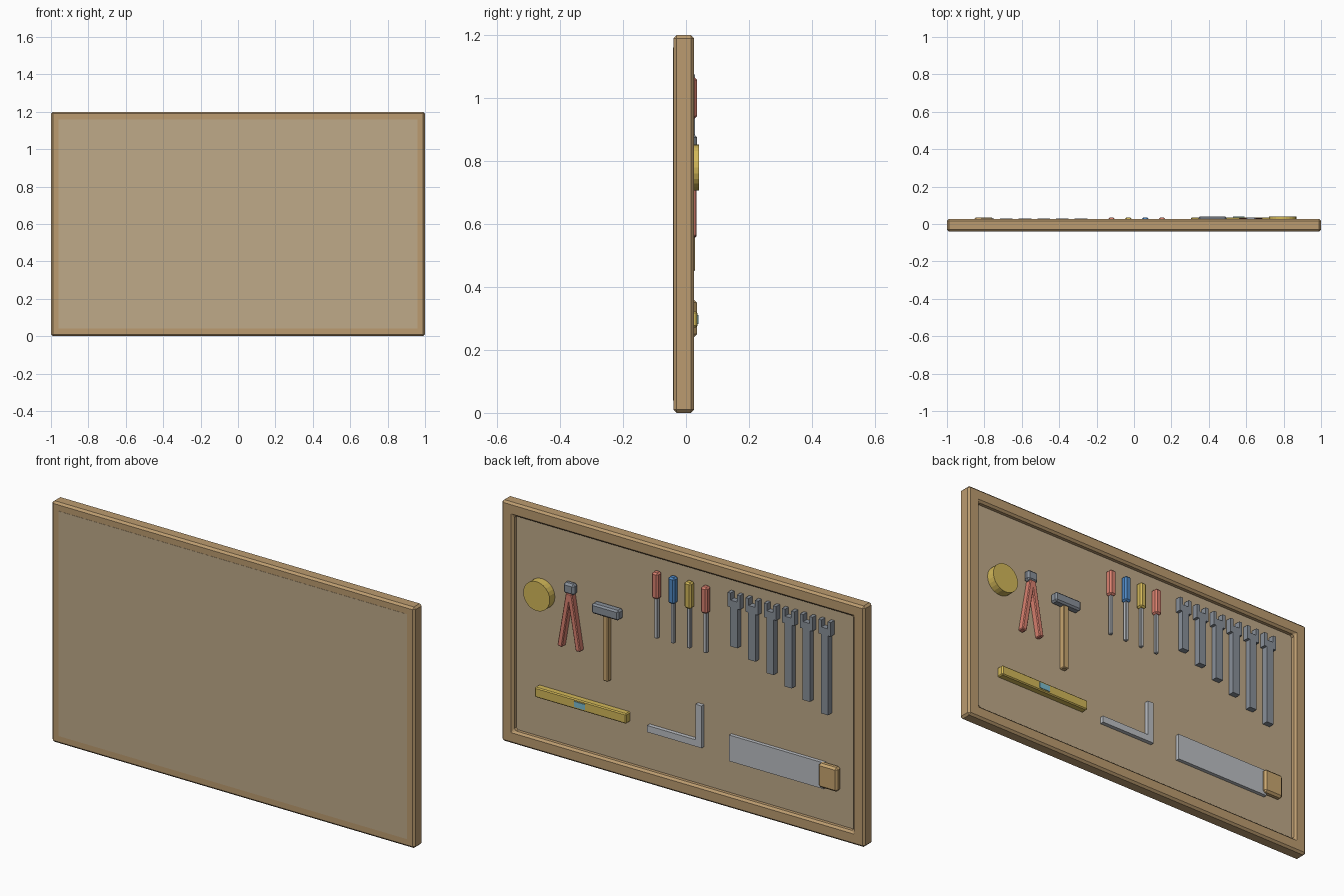
import bpy, bmesh, math
from mathutils import Matrix

if "Cube" in bpy.data.objects:
    bpy.data.objects.remove(bpy.data.objects["Cube"])


def mat(name, r, g, b):
    m = bpy.data.materials.new(name)
    m.diffuse_color = (r, g, b, 1)
    m.use_nodes = True
    m.node_tree.nodes["Principled BSDF"].inputs["Base Color"].default_value = m.diffuse_color
    return m


WOOD = mat("frame_wood", 0.50, 0.33, 0.16)
BOARD = mat("board_wood", 0.52, 0.40, 0.25)
HANDLE = mat("handle_wood", 0.58, 0.38, 0.16)
STEEL = mat("steel", 0.50, 0.52, 0.55)
DARK = mat("dark_steel", 0.25, 0.28, 0.32)
RED = mat("red", 0.70, 0.22, 0.16)
BLUE = mat("blue", 0.08, 0.25, 0.55)
YELLOW = mat("yellow", 0.65, 0.48, 0.10)
VIAL = mat("vial", 0.20, 0.50, 0.62)


def finish(name, bm, material, bevel=0.0):
    bmesh.ops.recalc_face_normals(bm, faces=bm.faces[:])
    me = bpy.data.meshes.new(name)
    bm.to_mesh(me)
    bm.free()
    me.materials.append(material)
    ob = bpy.data.objects.new(name, me)
    bpy.context.collection.objects.link(ob)
    if bevel:
        mod = ob.modifiers.new("bevel", "BEVEL")
        mod.width = bevel
        mod.segments = 1
    return ob


def box(name, x, y, z, material, bevel=0.0, tilt=0.0):
    """Box from (min, max) ranges, optionally tilted about its own y axis."""
    bm = bmesh.new()
    bmesh.ops.create_cube(bm, size=1)
    bmesh.ops.scale(bm, vec=(x[1] - x[0], y[1] - y[0], z[1] - z[0]), verts=bm.verts)
    ob = finish(name, bm, material, bevel)
    ob.location = [(a + b) / 2 for a, b in (x, y, z)]
    ob.rotation_euler.y = tilt
    return ob


def plate(name, outline, y0, y1, material, bevel=0.0):
    """Flat x-z outline extruded from y0 to y1."""
    bm = bmesh.new()
    f = bm.faces.new([bm.verts.new((x, y0, z)) for x, z in outline])
    ext = bmesh.ops.extrude_face_region(bm, geom=[f])
    verts = [v for v in ext["geom"] if isinstance(v, bmesh.types.BMVert)]
    bmesh.ops.translate(bm, vec=(0, y1 - y0, 0), verts=verts)
    return finish(name, bm, material, bevel)


# Frame: mitred rectangular ring
def rect(bm, y, inset):
    x, lo, hi = 1 - inset, inset, 1.2 - inset
    return [bm.verts.new(p) for p in ((-x, y, lo), (x, y, lo), (x, y, hi), (-x, y, hi))]


bm = bmesh.new()
loops = [rect(bm, -0.04, 0), rect(bm, 0.026, 0), rect(bm, 0.026, 0.065), rect(bm, -0.04, 0.065)]
for a, b in zip(loops, loops[1:] + loops[:1]):
    for i in range(4):
        j = (i + 1) % 4
        bm.faces.new((a[i], a[j], b[j], b[i]))
finish("frame", bm, WOOD, 0.01)

# Backing board
box("board", (-0.96, 0.96), (-0.041, 0.0), (0.04, 1.16), BOARD)

# Wrenches with an open jaw, growing longer towards -x
for i in range(6):
    c, low = -0.283 - 0.1 * i, 0.81 - 0.04 * i
    half = [(0.02, low), (0.02, 1.005), (0.034, 1.005), (0.034, 1.075), (0.017, 1.075), (0.017, 1.04)]
    outline = [(c + x, z) for x, z in half] + [(c - x, z) for x, z in reversed(half)]
    plate(f"wrench_{i + 1}", outline, -0.002, 0.029, DARK)

# Screwdrivers
for i, colour in enumerate((RED, BLUE, YELLOW, RED)):
    c = 0.15 - 0.09 * i
    box(f"screwdriver_handle_{i + 1}", (c - 0.018, c + 0.018), (-0.001, 0.035), (0.935, 1.066), colour, 0.008)
    box(f"screwdriver_shaft_{i + 1}", (c - 0.009, c + 0.009), (0.006, 0.024), (0.735, 0.94), STEEL, 0.003)

# Hammer
box("hammer_handle", (0.41, 0.44), (-0.001, 0.029), (0.45, 0.79), HANDLE, 0.004)
box("hammer_head", (0.345, 0.495), (-0.001, 0.041), (0.775, 0.825), DARK, 0.008)

# Pliers
box("pliers_head", (0.595, 0.655), (-0.001, 0.035), (0.83, 0.885), DARK, 0.01)
for side, s in (("left", 1), ("right", -1)):
    c = 0.624 + s * 0.027
    box(f"pliers_handle_{side}", (c - 0.013, c + 0.013), (0, 0.033), (0.557, 0.837), RED, 0.004, -s * -0.17 if s < 0 else -0.17 * -1 * -1 * -1)
for side, s in (("left", 1), ("right", -1)):
    bpy.data.objects[f"pliers_handle_{side}"].rotation_euler.y = -s * 0.17

# Tape measure
bm = bmesh.new()
bmesh.ops.create_cone(bm, cap_ends=True, segments=24, radius1=0.073, radius2=0.073, depth=0.042,
                      matrix=Matrix.Translation((0.795, 0.02, 0.78)) @ Matrix.Rotation(math.pi / 2, 4, "X"))
finish("tape_measure", bm, YELLOW)

# Spirit level
box("level_body", (0.305, 0.81), (-0.001, 0.036), (0.272, 0.322), YELLOW, 0.005)
box("level_vial", (0.53, 0.59), (0.02, 0.039), (0.283, 0.311), VIAL)

# Try square
plate("square", [(-0.1, 0.255), (0.2, 0.255), (0.2, 0.288), (-0.066, 0.288), (-0.066, 0.465), (-0.1, 0.465)],
      -0.001, 0.02, STEEL)

# Saw
box("saw_blade", (-0.77, -0.25), (-0.001, 0.018), (0.23, 0.36), STEEL)
box("saw_handle", (-0.855, -0.75), (-0.001, 0.035), (0.24, 0.36), HANDLE, 0.01)
